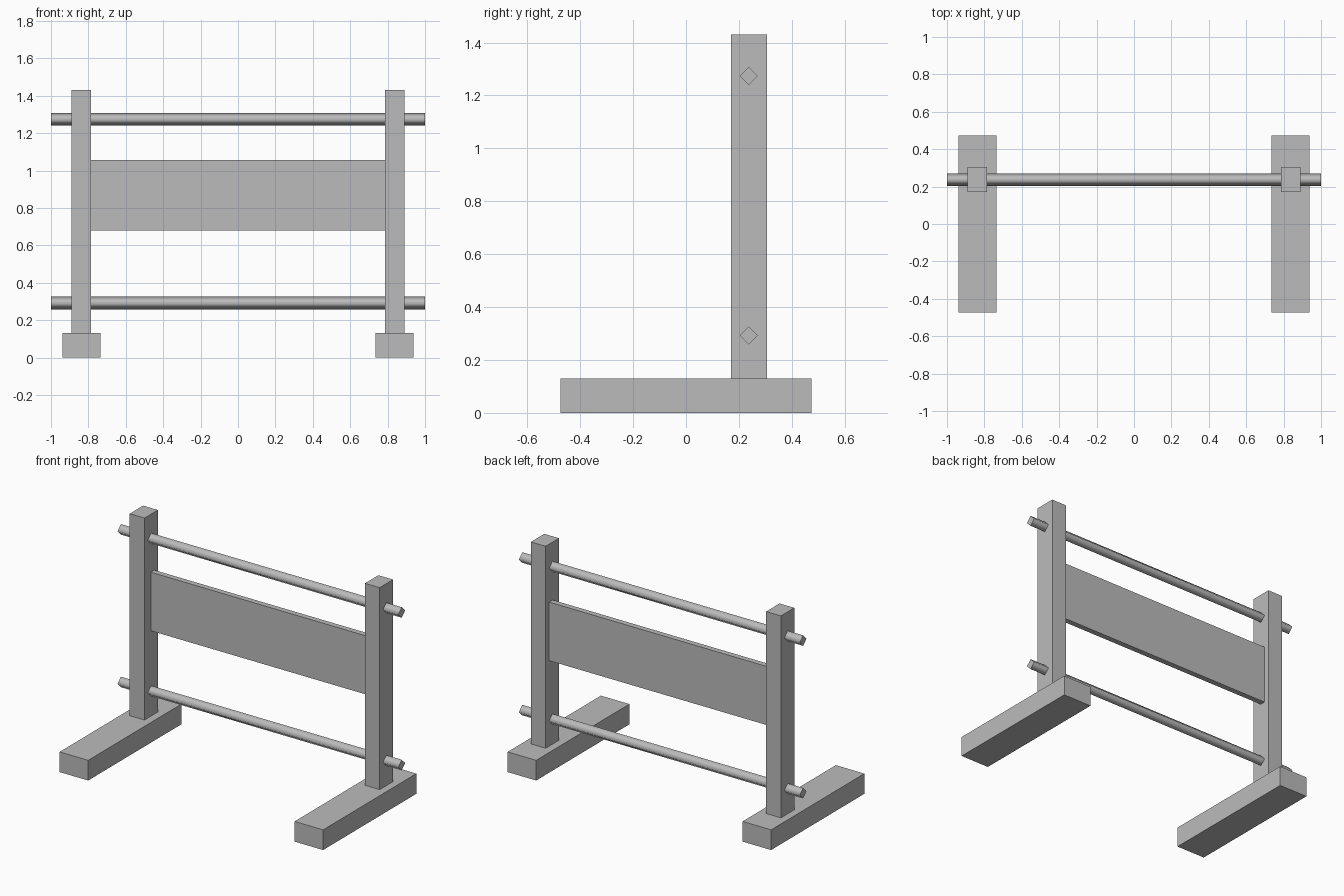
import bpy
import bmesh
from math import pi
from mathutils import Matrix, Vector

default = bpy.data.objects.get("Cube")
if default:
    bpy.data.objects.remove(default, do_unlink=True)

GREY = (0.5, 0.5, 0.5, 1)
grey = bpy.data.materials.new("plain_grey")
grey.use_nodes = True
grey.diffuse_color = GREY
grey.node_tree.nodes["Principled BSDF"].inputs["Base Color"].default_value = GREY


def finish(name, bm):
    bmesh.ops.recalc_face_normals(bm, faces=bm.faces)
    mesh = bpy.data.meshes.new(name)
    bm.to_mesh(mesh)
    bm.free()
    mesh.materials.append(grey)
    obj = bpy.data.objects.new(name, mesh)
    bpy.context.collection.objects.link(obj)
    return obj


def box(name, low, high):
    low, high = Vector(low), Vector(high)
    bm = bmesh.new()
    matrix = Matrix.Translation((low + high) / 2) @ Matrix.Diagonal((*(high - low), 1))
    bmesh.ops.create_cube(bm, size=1, matrix=matrix)
    return finish(name, bm)


def rail(name, z):
    # Four-sided rod along x, with soft sides and flat ends
    bm = bmesh.new()
    matrix = Matrix.Translation((0, 0.237, z)) @ Matrix.Rotation(pi / 2, 4, "Y")
    bmesh.ops.create_cone(bm, cap_ends=True, segments=4, radius1=0.034,
                          radius2=0.034, depth=2, matrix=matrix)
    for face in bm.faces:
        face.normal_update()
        face.smooth = abs(face.normal.x) < 0.5
    for edge in bm.edges:
        edge.smooth = all(face.smooth for face in edge.link_faces)
    return finish(name, bm)


# Feet and posts on both sides
for side, sign in (("left", 1), ("right", -1)):
    for part, inner, outer, y0, y1, z0, z1 in (
            ("foot", 0.735, 0.938, -0.474, 0.474, 0, 0.13),
            ("post", 0.785, 0.89, 0.17, 0.306, 0.13, 1.43)):
        xs = sorted((sign * inner, sign * outer))
        box(f"{side}_{part}", (xs[0], y0, z0), (xs[1], y1, z1))

# Board between the posts
box("middle_panel", (-0.787, 0.234, 0.68), (0.787, 0.27, 1.057))

# Rails passing through the posts
rail("lower_rail", 0.292)
rail("upper_rail", 1.274)
